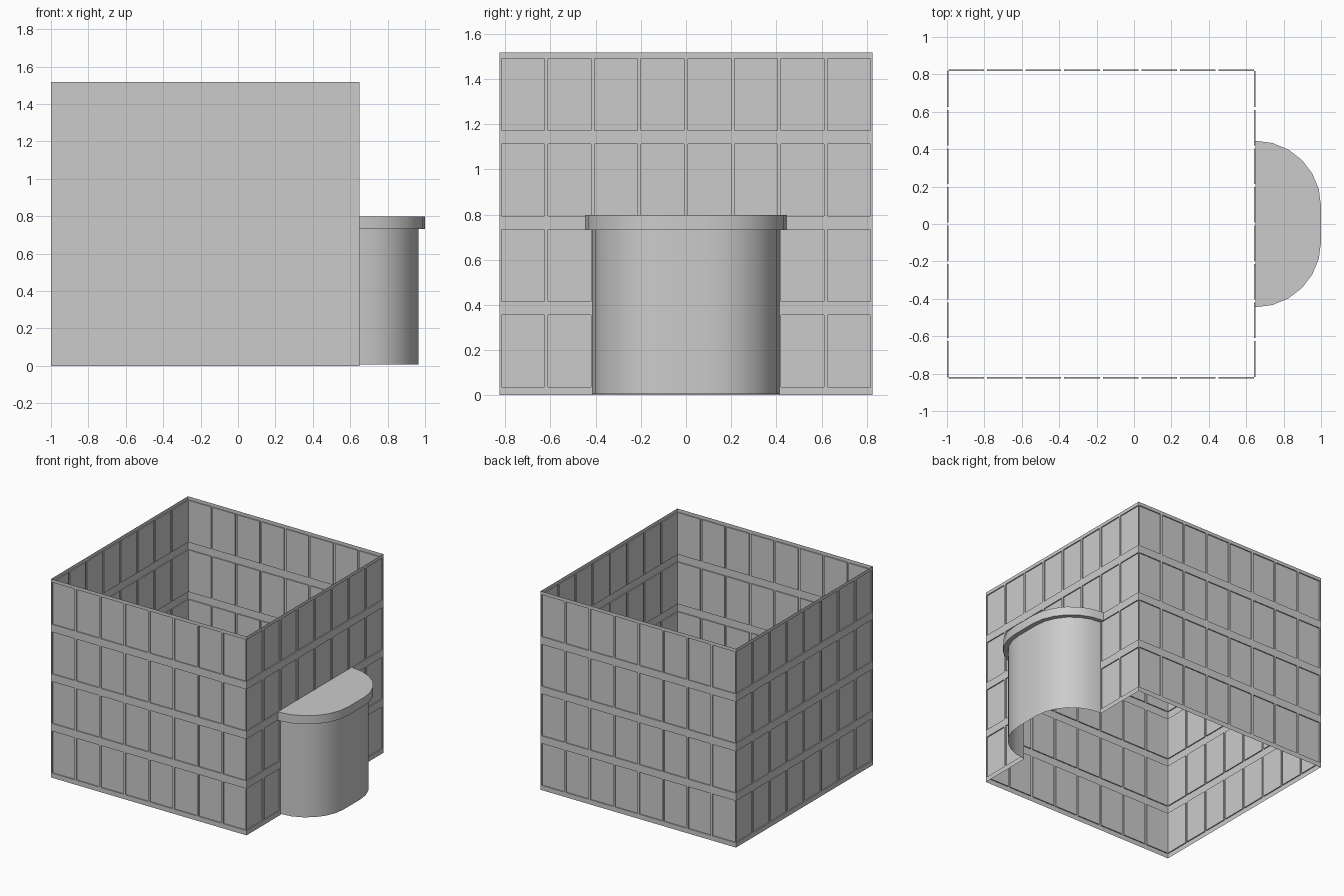
import bpy, bmesh
from math import sin, cos, pi

if "Cube" in bpy.data.objects:
    bpy.data.objects.remove(bpy.data.objects["Cube"])

HALF, CX, TOP = 0.825, -0.175, 1.517      # wall half width, block centre x, height
COLS, PITCH, GAP, DEPTH = 8, 2 * 0.825 / 8, 0.008, 0.008
ROW_EDGES = [0, 0.387, 0.765, 1.144, TOP]
PANELS = [(0.036 + 0.3785 * r, 0.356 + 0.3785 * r) for r in range(4)]


def finish(bm, name):
    bmesh.ops.remove_doubles(bm, verts=bm.verts, dist=1e-5)
    me = bpy.data.meshes.new(name)
    bm.to_mesh(me)
    bm.free()
    ob = bpy.data.objects.new(name, me)
    bpy.context.collection.objects.link(ob)
    return ob


def rect(bm, u0, u1, z0, z1, y):
    return [bm.verts.new(p) for p in ((u0, y, z0), (u1, y, z0), (u1, y, z1), (u0, y, z1))]


def bridge(bm, a, b):
    for i in range(4):
        j = (i + 1) % 4
        bm.faces.new((a[i], a[j], b[j], b[i]))


# Wall sheet with a recessed panel in each cell; skip leaves cells open
def wall(name, turn, skip=()):
    bm = bmesh.new()
    for c in range(COLS):
        u0 = -HALF + c * PITCH
        u1 = u0 + PITCH
        for r, (p0, p1) in enumerate(PANELS):
            if (c, r) in skip:
                continue
            outer = rect(bm, u0, u1, ROW_EDGES[r], ROW_EDGES[r + 1], -HALF)
            rim = rect(bm, u0 + GAP, u1 - GAP, p0, p1, -HALF)
            pane = rect(bm, u0 + GAP, u1 - GAP, p0, p1, -HALF + DEPTH)
            bridge(bm, outer, rim)
            bridge(bm, rim, pane)
            bm.faces.new(pane)
    ob = finish(bm, name)
    ob.location.x = CX
    ob.rotation_euler.z = turn * pi / 2


bay_cells = {(c, r) for c in range(2, 6) for r in range(2)}
wall("front_wall", 0)
wall("right_wall", 1, bay_cells)
wall("back_wall", 2)
wall("left_wall", 3)


# Bay plan: straight front with two quarter-round corners
def plan(radius, flat, n=6):
    x0 = CX + HALF
    pts = [(x0 + radius * sin(i * pi / 2 / n), -flat - radius * cos(i * pi / 2 / n)) for i in range(n + 1)]
    return pts + [(x, -y) for x, y in reversed(pts)]


# Bay window shell and projecting roof lip
body, lip = plan(0.315, 0.098), plan(0.35, 0.095)


def loft(name, rings, cap=False):
    bm = bmesh.new()
    loops = [[bm.verts.new((x, y, z)) for x, y in pts] for pts, z in rings]
    for a, b in zip(loops, loops[1:]):
        for i in range(len(a) - 1):
            bm.faces.new((a[i], a[i + 1], b[i + 1], b[i]))
    if cap:
        bm.faces.new(loops[-1])
    ob = finish(bm, name)
    bpy.ops.object.select_all(action='DESELECT')
    ob.select_set(True)
    bpy.context.view_layer.objects.active = ob
    bpy.ops.object.shade_smooth_by_angle(angle=0.6)


loft("bay_body", [(body, 0.006), (body, 0.732)])
loft("bay_roof", [(body, 0.732), (lip, 0.732), (lip, 0.797)], cap=True)
